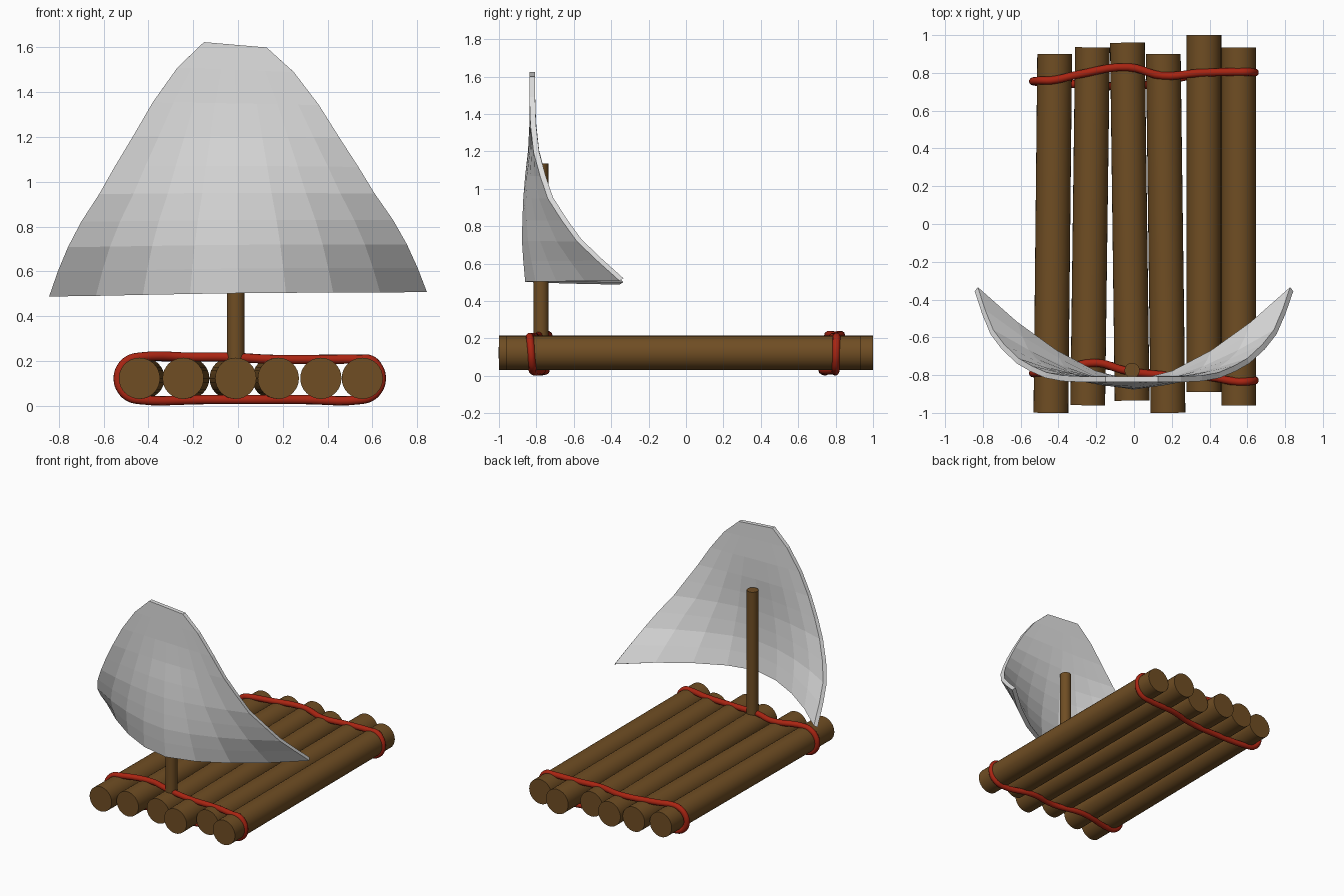
import bpy, bmesh, math
from mathutils import Vector

cube = bpy.data.objects.get("Cube")
if cube:
    bpy.data.objects.remove(cube, do_unlink=True)


def material(name, rgb):
    m = bpy.data.materials.new(name)
    m.use_nodes = True
    m.diffuse_color = (*rgb, 1)
    m.node_tree.nodes["Principled BSDF"].inputs["Base Color"].default_value = (*rgb, 1)
    return m


wood = material("brown wood", (0.16, 0.075, 0.017))
red = material("red rope", (0.40, 0.018, 0.006))
cloth = material("pale cloth", (0.75, 0.75, 0.75))


def activate(ob):
    bpy.ops.object.select_all(action="DESELECT")
    ob.select_set(True)
    bpy.context.view_layer.objects.active = ob


def pole(name, start, end, radius, sides=32):
    """Round timber between two points."""
    a, b = Vector(start), Vector(end)
    axis = b - a
    bpy.ops.mesh.primitive_cylinder_add(vertices=sides, radius=radius, depth=axis.length,
                                        location=(a + b) / 2)
    ob = bpy.context.object
    ob.name = name
    ob.rotation_euler = axis.to_track_quat("Z", "Y").to_euler()
    ob.data.materials.append(wood)
    bpy.ops.object.shade_smooth_by_angle(angle=math.radians(40))


# Deck logs: x and y of the front end, x and y of the back end
MID = 0.123
logs = [(-0.44, -1.0, -0.42, 0.90), (-0.245, -0.96, -0.22, 0.935),
        (-0.01, -0.935, -0.035, 0.96), (0.18, -1.0, 0.155, 0.90),
        (0.37, -0.89, 0.37, 1.0), (0.555, -0.96, 0.555, 0.935)]
for i, (fx, fy, bx, by) in enumerate(logs):
    pole(f"deck_log_{i + 1}", (fx, fy, MID), (bx, by, MID), 0.092)

pole("mast", (-0.01, -0.775, MID), (-0.01, -0.775, 1.135), 0.04, 24)


def rope(name, top, bottom):
    """Closed lashing: wavy runs over and under the deck, joined by round ends."""
    half = 0.095
    pts = [(x, y, MID + half - 0.01 * (x > 0.1)) for x, y in top]
    for run, nxt, side in ((top, bottom, 1), (bottom, top, -1)):
        x0 = 0.545 if side > 0 else -0.44
        arc = []
        for deg in (60, 30, 0, -30, -60):
            a = math.radians(deg)
            t = (60 - deg) / 120
            y = run[-1][1] * (1 - t) + nxt[0][1] * t
            arc.append((x0 + side * half * math.cos(a), y, MID + side * half * math.sin(a)))
        pts += arc
        if side > 0:
            pts += [(x, y, MID - half) for x, y in bottom]
    cu = bpy.data.curves.new(name, "CURVE")
    cu.dimensions = "3D"
    cu.bevel_depth = 0.021
    cu.bevel_resolution = 3
    cu.resolution_u = 5
    sp = cu.splines.new("BEZIER")
    sp.bezier_points.add(len(pts) - 1)
    for bp, p in zip(sp.bezier_points, pts):
        bp.co = p
        bp.handle_left_type = bp.handle_right_type = "AUTO"
    sp.use_cyclic_u = True
    ob = bpy.data.objects.new(name, cu)
    bpy.context.collection.objects.link(ob)
    cu.materials.append(red)
    activate(ob)
    bpy.ops.object.convert(target="MESH")
    bpy.ops.object.shade_smooth()


# Lashings around both ends of the deck
rope("front_rope",
     [(-0.44, -0.785), (-0.2, -0.735), (-0.05, -0.775), (0.15, -0.8), (0.4, -0.81), (0.545, -0.835)],
     [(0.545, -0.82), (0.3, -0.77), (0.1, -0.79), (-0.15, -0.75), (-0.44, -0.795)])
rope("back_rope",
     [(-0.44, 0.76), (-0.3, 0.79), (-0.03, 0.83), (0.15, 0.785), (0.35, 0.80), (0.545, 0.805)],
     [(0.545, 0.80), (0.3, 0.785), (0.1, 0.74), (-0.15, 0.73), (-0.44, 0.75)])

# Sail rows: height, half width, centre y, sweep back of the side edges
rows = [(0.505, 0.835, -0.845, 0.50), (0.615, 0.795, -0.855, 0.39),
        (0.72, 0.75, -0.862, 0.29), (0.83, 0.69, -0.86, 0.21),
        (0.95, 0.61, -0.855, 0.13), (1.07, 0.54, -0.845, 0.08),
        (1.2, 0.46, -0.83, 0.03), (1.35, 0.37, -0.822, 0.005),
        (1.5, 0.26, -0.822, 0.0), (1.612, 0.14, -0.822, 0.0)]
COLS = 8
bm = bmesh.new()
grid = []
for z, half, yc, sweep in rows:
    high = (z - rows[0][0]) / (rows[-1][0] - rows[0][0])
    line = []
    for c in range(COLS + 1):
        u = 2 * c / COLS - 1
        tilt = u * (0.01 - 0.022 * high)
        line.append(bm.verts.new((u * half - 0.012 * high, yc + sweep * abs(u) ** 1.6, z + tilt)))
    grid.append(line)
for low, up in zip(grid, grid[1:]):
    for c in range(COLS):
        bm.faces.new((low[c], low[c + 1], up[c + 1], up[c]))
mesh = bpy.data.meshes.new("sail")
bm.to_mesh(mesh)
bm.free()
mesh.materials.append(cloth)
sail = bpy.data.objects.new("sail", mesh)
bpy.context.collection.objects.link(sail)
thick = sail.modifiers.new("cloth_thickness", "SOLIDIFY")
thick.thickness = 0.03
thick.offset = 0
